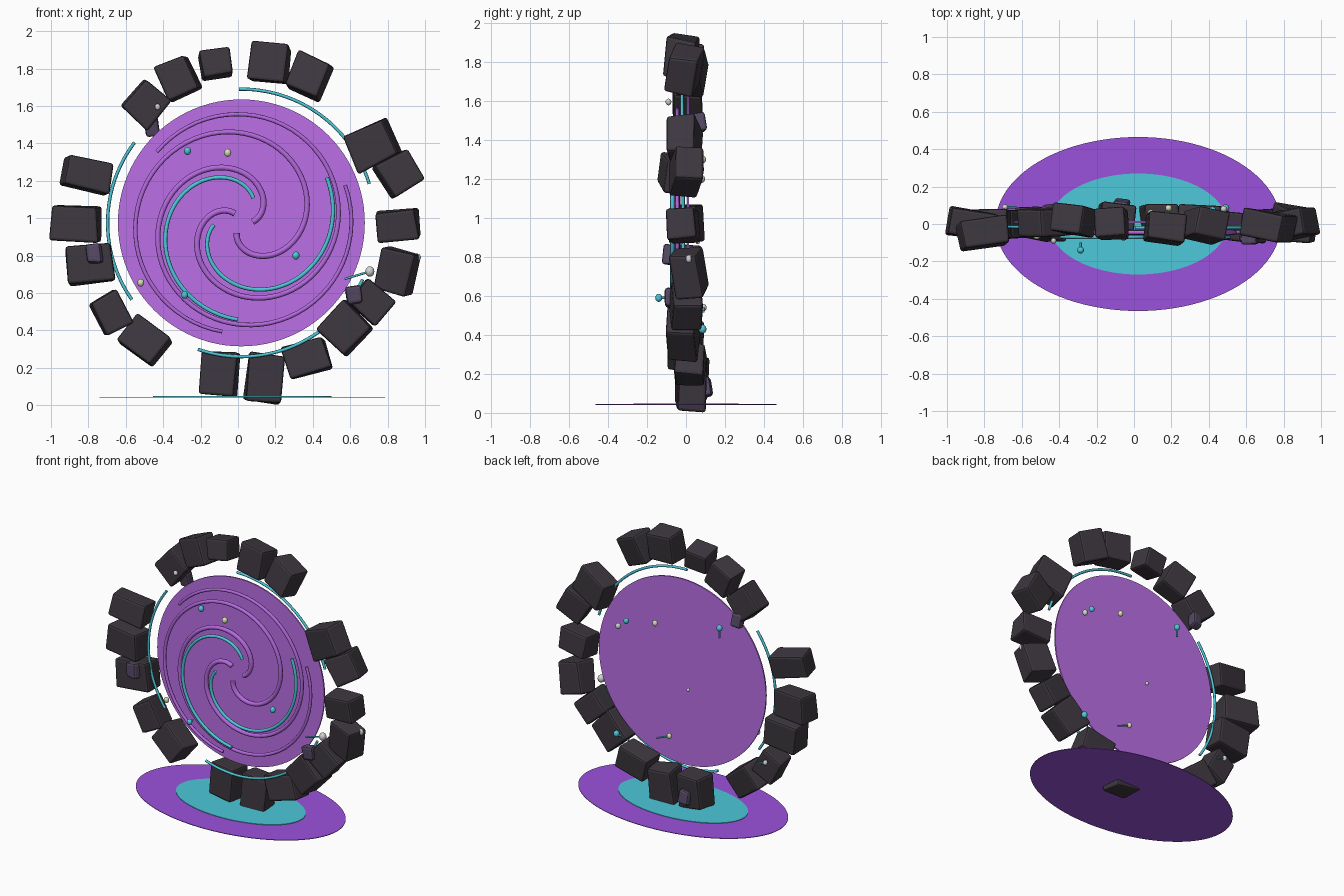
import bpy, bmesh, math, random
from mathutils import Vector, Matrix

random.seed(11)
if "Cube" in bpy.data.objects:
    bpy.data.objects.remove(bpy.data.objects["Cube"])

CENTRE = Vector((0.018, 0, 0.975))


def material(name, rgb):
    mat = bpy.data.materials.new(name)
    mat.use_nodes = True
    colour = (*rgb, 1)
    mat.diffuse_color = colour
    mat.node_tree.nodes["Principled BSDF"].inputs["Base Color"].default_value = colour
    return mat


stone = material("dark stone", (0.047, 0.039, 0.05))
crystal = material("purple grey rock", (0.09, 0.065, 0.125))
violet = material("portal violet", (0.5, 0.16, 0.8))
swirl = material("swirl violet", (0.46, 0.14, 0.74))
glow = material("ground violet", (0.33, 0.085, 0.72))
cyan = material("cyan glow", (0.075, 0.58, 0.7))
pale = material("pale grey", (0.65, 0.65, 0.65))
lime = material("pale green", (0.68, 0.74, 0.45))


def mesh_object(name, bm, mat, smooth=False):
    mesh = bpy.data.meshes.new(name)
    bm.to_mesh(mesh)
    bm.free()
    mesh.materials.append(mat)
    for face in mesh.polygons:
        face.use_smooth = smooth
    obj = bpy.data.objects.new(name, mesh)
    bpy.context.collection.objects.link(obj)
    return obj


def tube(name, points, radius, mat, end_scale=1):
    curve = bpy.data.curves.new(name, "CURVE")
    curve.dimensions = "3D"
    curve.bevel_depth = radius
    curve.bevel_resolution = 2
    curve.use_fill_caps = True
    spline = curve.splines.new("POLY")
    last = len(points) - 1
    spline.points.add(last)
    for i, (point, co) in enumerate(zip(spline.points, points)):
        point.co = (*co, 1)
        point.radius = 1 + (end_scale - 1) * i / last
    curve.materials.append(mat)
    obj = bpy.data.objects.new(name, curve)
    bpy.context.collection.objects.link(obj)


def plate(name, radius_x, radius_y, depth, matrix, mat):
    bm = bmesh.new()
    bmesh.ops.create_cone(bm, cap_ends=True, segments=96, radius1=1, radius2=1, depth=1)
    bmesh.ops.scale(bm, verts=bm.verts, vec=(radius_x, radius_y, depth))
    bm.transform(matrix)
    mesh_object(name, bm, mat)


def rock(name, place, size, angle, mat, jitter, tilt, bevel):
    bm = bmesh.new()
    bmesh.ops.create_cube(bm, size=1)
    for v in bm.verts:
        v.co = Vector([c * s * (1 + random.uniform(-jitter, jitter))
                       for c, s in zip(v.co, size)])
    turn = Matrix.Rotation(math.radians(-angle), 4, "Y")
    yaw = Matrix.Rotation(random.uniform(-tilt, tilt), 4, "Z")
    pitch = Matrix.Rotation(random.uniform(-tilt, tilt), 4, "X")
    bm.transform(Matrix.Translation(place) @ turn @ yaw @ pitch)
    mod = mesh_object(name, bm, mat).modifiers.new("worn edges", "BEVEL")
    mod.width = bevel
    mod.segments = 2


def polar(radius, degrees, y):
    a = math.radians(degrees)
    return CENTRE + Vector((radius * math.cos(a), y, radius * math.sin(a)))


# Broken ring of stones: x, y, z, width, height, turn in degrees
STONES = [
    (.17, -.02, 1.83, .21, .2, -7), (.38, -.01, 1.76, .19, .2, -23),
    (.72, -.01, 1.39, .24, .21, 25), (.86, 0, 1.24, .2, .19, 31),
    (.855, -.015, .96, .22, .16, 6), (.85, .015, .72, .19, .23, -16),
    (.71, 0, .55, .19, .17, -40), (.57, -.015, .41, .21, .22, -43),
    (.365, .02, .25, .23, .17, 16), (.14, .03, .145, .19, .26, -5),
    (-.095, .03, .17, .19, .23, -5), (-.5, 0, .345, .22, .18, -37),
    (-.68, 0, .495, .16, .2, 28), (-.79, 0, .755, .25, .2, 6),
    (-.865, 0, .97, .25, .19, -2), (-.81, -.05, 1.23, .25, .16, -13),
    (-.49, .01, 1.61, .19, .2, -41), (-.32, .02, 1.745, .18, .2, 26),
    (-.12, 0, 1.825, .16, .14, 9),
]
for x, y, z, w, h, turn in STONES:
    rock("ring_stone", (x, y, z), (w, .15, h), turn, stone, .08, .2, .014)

# Small chips stuck to the ring
for place in [(-.77, -.085, .81), (.62, -.08, .59), (-.46, .07, 1.49), (-.07, .1, .135)]:
    rock("rock_chip", place, (.08, .06, .1), 8, crystal, .15, .2, .015)

# Thin portal disc
upright = Matrix.Translation(CENTRE + Vector((0, .01, 0))) @ Matrix.Rotation(math.pi / 2, 4, "X")
plate("portal_disc", .66, .66, .01, upright, violet)


# Spiral arms that ease out towards the rim
def spiral(base, first, last, y):
    points = []
    for i in range(73):
        sweep = first + (last - first) * i / 72
        radius = .06 + .53 * (1 - (1 - sweep / 375) ** 2)
        points.append(polar(radius, base + sweep, y))
    return points


for base in (5, 125, 245):
    tube("spiral_arm", spiral(base, 0, 375, -.045), .017, swirl, .6)
for base in (32, 152):
    tube("spiral_glow", spiral(base, 32, 236, -.07), .011, cyan)

# Cyan arcs around the disc: start, end, depth
for first, last, y in [(17, 91, -.02), (143, 215, -.015), (251, 335, -.055)]:
    arc = [polar(.715, first + (last - first) * i / 40, y) for i in range(41)]
    tube("energy_arc", arc, .009, cyan)

# Glowing ground ellipses
plate("ground_glow", .763, .465, .004, Matrix.Translation((.022, 0, .043)), glow)
plate("ground_glow_core", .477, .27, .004, Matrix.Translation((.022, 0, .047)), cyan)

# Floating sparks: place, radius, colour
SPARKS = [
    ((-.43, -.09, 1.595), .015, pale), ((-.055, -.07, 1.35), .019, lime),
    ((-.52, -.065, .655), .018, lime), ((.705, -.05, .715), .024, pale),
    ((.585, -.08, .61), .015, pale), ((.96, .015, .79), .018, pale),
    ((-.27, -.03, 1.36), .019, cyan), ((.31, -.05, .8), .019, cyan),
    ((-.285, -.14, .59), .018, cyan), ((.48, .08, 1.2), .018, pale),
    ((.42, .075, 1.25), .018, cyan), ((.185, .085, 1.3), .018, lime),
    ((-.31, .065, 1.39), .02, cyan), ((-.06, .06, .88), .012, pale),
    ((.09, .06, .51), .017, lime), ((.49, .085, .43), .02, cyan),
    ((-.69, .09, .54), .016, pale),
]
for place, radius, mat in SPARKS:
    bm = bmesh.new()
    bmesh.ops.create_uvsphere(bm, u_segments=12, v_segments=8, radius=radius)
    bmesh.ops.scale(bm, verts=bm.verts, vec=(1, 1, 1.15))
    bm.transform(Matrix.Translation(place))
    mesh_object("spark", bm, mat, smooth=True)

# Thin trails behind some sparks
TRAILS = [(3, (-.135, 0, -.04)), (8, (0, .04, 0)), (12, (0, 0, -.07)),
          (14, (.1, 0, -.04)), (15, (-.07, -.05, -.05)), (16, (.06, 0, -.02))]
for index, offset in TRAILS:
    start = Vector(SPARKS[index][0])
    tube("spark_trail", [start, start + Vector(offset)], .006, cyan)
